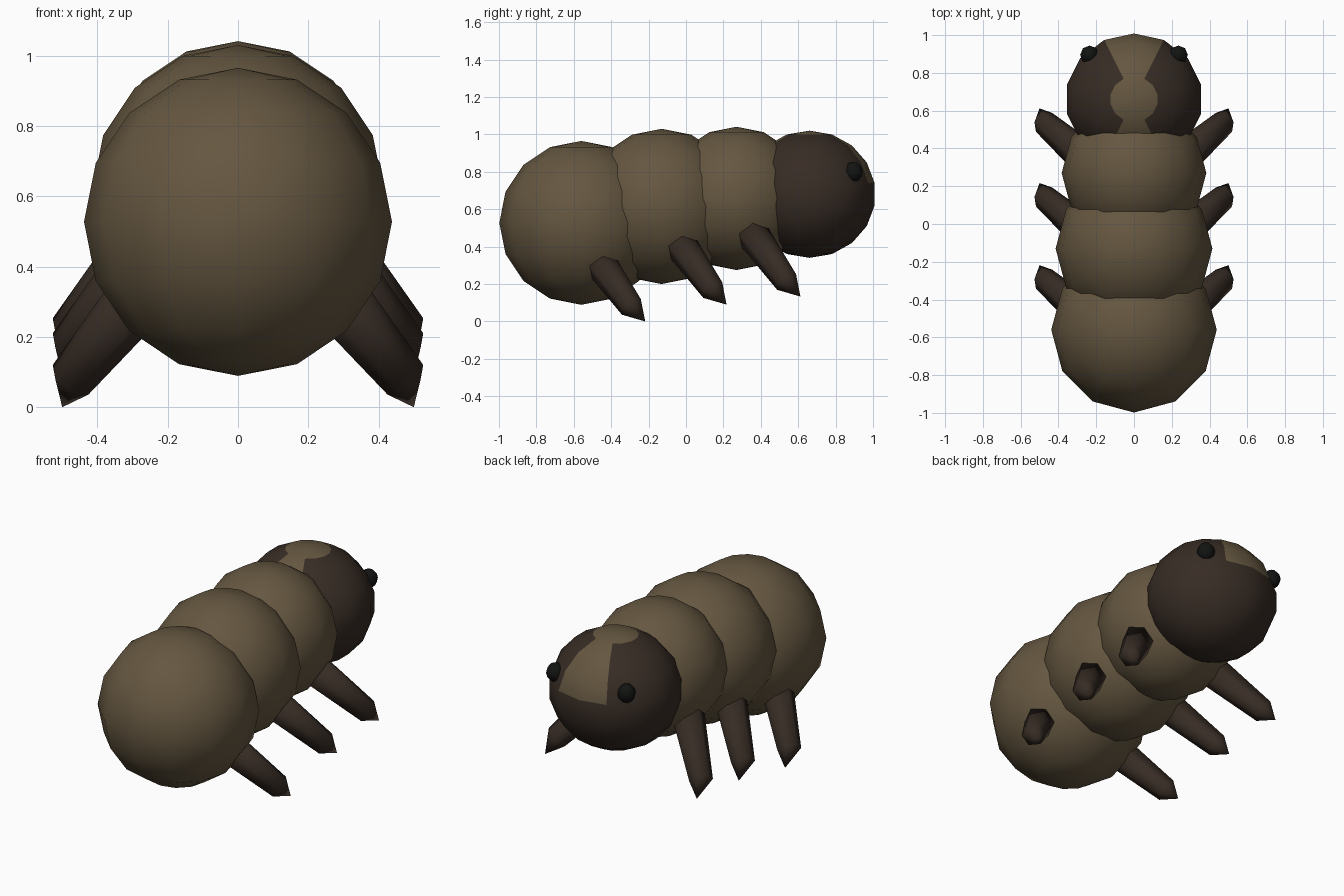
import bpy, bmesh
from math import pi, cos, sin
from mathutils import Vector

if "Cube" in bpy.data.objects:
    bpy.data.objects.remove(bpy.data.objects["Cube"])


def material(name, rgb):
    m = bpy.data.materials.new(name)
    m.diffuse_color = (*rgb, 1)
    m.use_nodes = True
    m.node_tree.nodes["Principled BSDF"].inputs["Base Color"].default_value = m.diffuse_color
    return m


SHELL = material("shell_brown", (0.13, 0.095, 0.052))
DARK = material("dark_brown", (0.038, 0.025, 0.018))
BLACK = material("eye_black", (0.006, 0.007, 0.006))


def finish(name, bm, *mats):
    bmesh.ops.recalc_face_normals(bm, faces=bm.faces[:])
    for f in bm.faces:
        f.smooth = True
    me = bpy.data.meshes.new(name)
    bm.to_mesh(me)
    bm.free()
    for m in mats:
        me.materials.append(m)
    ob = bpy.data.objects.new(name, me)
    bpy.context.collection.objects.link(ob)
    return ob


def ball(center, radii, segs, rings):
    bm = bmesh.new()
    bmesh.ops.create_uvsphere(bm, u_segments=segs, v_segments=rings, radius=1)
    for v in bm.verts:
        v.co = Vector(center) + v.co * Vector(radii)
    return bm


# body segments, large at the front to small behind the head
for name, y, z, r in (("front_segment", -0.56, 0.527, 0.438),
                      ("middle_segment", -0.13, 0.615, 0.415),
                      ("neck_segment", 0.27, 0.658, 0.383)):
    finish(name, ball((0, y, z), (r, r, r), 12, 8), SHELL)

# dark head with a pale stripe over the crown
bm = ball((0, 0.66, 0.68), (0.37, 0.354, 0.34), 14, 9)
for f in bm.faces:
    c = f.calc_center_median()
    if abs(c.x) < 0.1 and c.z > 0.75:
        f.material_index = 1
finish("head", bm, DARK, SHELL)


# leg: tapered six-sided prism with a hooked pointed tip
def leg(name, side, dy, dz):
    base, foot = Vector((0.254, -0.484, 0.348)), Vector((0.476, -0.292, 0.078))
    tip = Vector((0.50, -0.218, 0.0))
    axis = (foot - base).normalized()
    u = axis.cross(Vector((0, 0, 1))).normalized()
    w = axis.cross(u)

    def place(p):
        return (side * p.x, p.y + dy, p.z + dz)

    bm = bmesh.new()
    rings = []
    for c, r in ((base, 0.092), (foot, 0.066)):
        rings.append([bm.verts.new(place(c + r * (u * cos(k * pi / 3) + w * sin(k * pi / 3))))
                      for k in range(6)])
    point = bm.verts.new(place(tip))
    a, b = rings
    bm.faces.new(a)
    for k in range(6):
        n = (k + 1) % 6
        bm.faces.new((a[k], a[n], b[n], b[k]))
        bm.faces.new((b[k], b[n], point))
    finish(name, bm, DARK)


# mirrored legs and eyes
for side, label in ((1, "right"), (-1, "left")):
    for pos, dy, dz in (("front", 0, 0), ("middle", 0.435, 0.09), ("rear", 0.83, 0.133)):
        leg(f"{pos}_{label}_leg", side, dy, dz)
    finish(f"{label}_eye", ball((side * 0.235, 0.895, 0.80), (0.05, 0.05, 0.054), 8, 6), BLACK)
